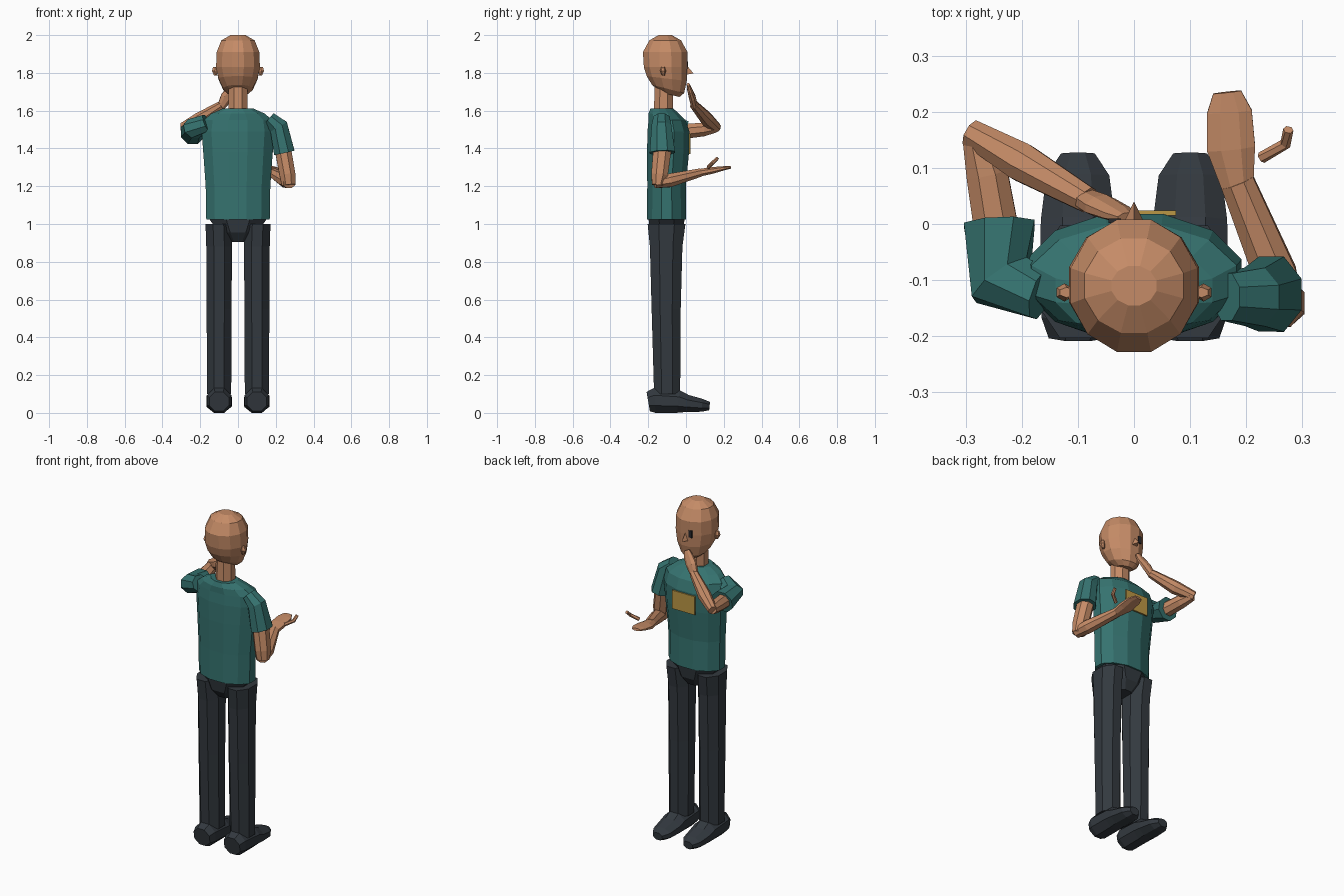
import bpy, bmesh, math
from mathutils import Vector


def material(name, rgb):
    m = bpy.data.materials.new(name)
    m.diffuse_color = (*rgb, 1)
    return m


SKIN = material("skin", (0.56, 0.26, 0.135))
SHIRT = material("teal_shirt", (0.036, 0.17, 0.16))
PANTS = material("dark_slate", (0.033, 0.041, 0.05))
BADGE = material("ochre_patch", (0.50, 0.31, 0.06))
EYE = material("eye_dark", (0.02, 0.021, 0.025))


def finish(name, bm, mat):
    bmesh.ops.recalc_face_normals(bm, faces=bm.faces)
    me = bpy.data.meshes.new(name)
    bm.to_mesh(me)
    bm.free()
    me.materials.append(mat)
    ob = bpy.data.objects.new(name, me)
    bpy.context.collection.objects.link(ob)
    return ob


def join_rings(name, rings, mat):
    bm = bmesh.new()
    vs = [[bm.verts.new(p) for p in r] for r in rings]
    n = len(vs[0])
    for a, b in zip(vs, vs[1:]):
        for i in range(n):
            j = (i + 1) % n
            bm.faces.new((a[i], a[j], b[j], b[i]))
    bm.faces.new(vs[0])
    bm.faces.new(vs[-1])
    return finish(name, bm, mat)


def polygon(n):
    """Unit polygon with a flat side on each axis."""
    k = 1 / math.cos(math.pi / n)
    return [(k * math.cos((i + .5) * math.tau / n),
             k * math.sin((i + .5) * math.tau / n)) for i in range(n)]


def stack(name, rows, mat, n=8):
    """Upright form; rows are (x, y, z, half width, half depth, tilt)."""
    rings = [[(x + rx * u, y + ry * v, z + k * ry * v) for u, v in polygon(n)]
             for x, y, z, rx, ry, k in rows]
    return join_rings(name, rings, mat)


def limb(name, pts, mat, side=(1, 0, 0), n=8):
    """Tube along a path; points are (x, y, z, half width, half thickness)."""
    c = [Vector(p[:3]) for p in pts]
    rings = []
    for i, p in enumerate(pts):
        t = Vector()
        if i > 0:
            t += (c[i] - c[i - 1]).normalized()
        if i < len(c) - 1:
            t += (c[i + 1] - c[i]).normalized()
        t.normalize()
        s = Vector(side)
        s = (s - t * s.dot(t)).normalized()
        w = t.cross(s)
        rings.append([c[i] + s * p[3] * u + w * p[4] * v for u, v in polygon(n)])
    return join_rings(name, rings, mat)


def plate(name, x, y, z, size, mat):
    bm = bmesh.new()
    bmesh.ops.create_cube(bm, size=1)
    bmesh.ops.scale(bm, vec=size, verts=bm.verts)
    bmesh.ops.translate(bm, vec=(x, y, z), verts=bm.verts)
    return finish(name, bm, mat)


# Head and neck
stack("head", [(0, -.085, 1.685, .045, .05, -.25),
               (0, -.095, 1.715, .078, .085, -.26),
               (0, -.102, 1.77, .104, .106, -.12),
               (0, -.108, 1.83, .116, .115, 0),
               (0, -.110, 1.91, .113, .118, 0),
               (0, -.110, 1.972, .088, .084, 0),
               (0, -.110, 2.0, .04, .035, 0)], SKIN, 12)
stack("neck", [(0, -.12, 1.58, .052, .05, 0),
               (0, -.118, 1.73, .05, .048, 0)], SKIN)

# Nose: a small wedge
bm = bmesh.new()
a, b, top, tip = [bm.verts.new(p) for p in
                  ((-.022, -.005, 1.79), (.022, -.005, 1.79),
                   (0, 0, 1.845), (0, .04, 1.797))]
for f in ((a, b, top), (a, b, tip), (b, top, tip), (top, a, tip)):
    bm.faces.new(f)
finish("nose", bm, SKIN)

# Ears, and the one visible eye
for s, label in ((-1, "left"), (1, "right")):
    stack(label + "_ear", [(s * .118, -.12, 1.785, .008, .006, 0),
                           (s * .124, -.122, 1.81, .014, .014, 0),
                           (s * .120, -.122, 1.832, .012, .008, 0)], SKIN, 6)
plate("eye", -.034, .006, 1.838, (.022, .008, .042), EYE)

# Shirt body and chest patch
stack("shirt", [(0, -.103, 1.025, .168, .104, 0),
                (0, -.103, 1.2, .171, .102, 0),
                (0, -.095, 1.38, .184, .111, 0),
                (0, -.093, 1.49, .192, .111, 0),
                (0, -.1, 1.55, .183, .098, 0),
                (0, -.118, 1.585, .14, .08, 0),
                (0, -.128, 1.612, .08, .06, 0)], SHIRT, 12)
plate("chest_patch", 0, .02, 1.425, (.15, .009, .11), BADGE)

# Trousers and shoes
stack("hips", [(0, -.1, .905, .05, .05, 0),
               (0, -.103, .955, .1, .085, 0),
               (0, -.103, 1.03, .155, .096, 0)], PANTS)
for s, label in ((-1, "left"), (1, "right")):
    x = s * .1
    stack(label + "_trouser_leg", [(x, -.1, .1, .064, .069, 0),
                                   (x, -.105, .55, .066, .077, 0),
                                   (x, -.105, .88, .068, .086, 0),
                                   (s * .104, -.103, 1.0, .068, .1, 0)], PANTS)
    limb(label + "_shoe", [(x, -.2, .06, .052, .052),
                           (x, -.165, .066, .065, .066),
                           (x, -.04, .06, .067, .06),
                           (x, .005, .05, .066, .046),
                           (x, .085, .04, .056, .034),
                           (x, .125, .036, .03, .022)], PANTS)

# Right arm: bent, palm held out
limb("right_sleeve", [(.165, -.13, 1.56, .035, .042),
                      (.215, -.13, 1.515, .05, .052),
                      (.245, -.125, 1.378, .055, .067)], SHIRT, (1, 0, 0))
limb("right_upper_arm", [(.237, -.125, 1.40, .043, .048),
                         (.262, -.14, 1.26, .042, .044),
                         (.268, -.148, 1.205, .036, .032)], SKIN)
limb("right_forearm", [(.272, -.165, 1.215, .032, .025),
                       (.252, -.09, 1.23, .038, .036),
                       (.184, .075, 1.272, .03, .022)], SKIN)
limb("right_hand", [(.185, .065, 1.27, .028, .02),
                    (.173, .135, 1.283, .043, .018),
                    (.17, .2, 1.295, .04, .011),
                    (.166, .235, 1.3, .025, .007)], SKIN)
limb("right_thumb", [(.227, .118, 1.30, .009, .009),
                     (.27, .143, 1.325, .009, .009),
                     (.275, .168, 1.35, .008, .008)], SKIN, (0, 0, 1), 6)

# Left arm: raised, fingers at the chin
limb("left_sleeve", [(-.165, -.125, 1.535, .045, .045),
                     (-.236, -.1, 1.505, .052, .06),
                     (-.24, .0, 1.485, .062, .063)], SHIRT, (0, 0, 1))
limb("left_upper_arm", [(-.242, -.03, 1.488, .04, .04),
                        (-.262, .09, 1.5, .037, .036),
                        (-.28, .155, 1.51, .026, .026)], SKIN)
limb("left_forearm", [(-.29, .162, 1.51, .026, .024),
                      (-.2, .11, 1.555, .036, .034),
                      (-.083, .043, 1.63, .023, .023)], SKIN, (0, 0, 1))
limb("left_hand", [(-.09, .045, 1.62, .021, .018),
                   (-.06, .033, 1.672, .032, .018),
                   (-.03, .02, 1.71, .028, .013),
                   (-.014, .012, 1.738, .017, .008)], SKIN, (1, 0, 0))
